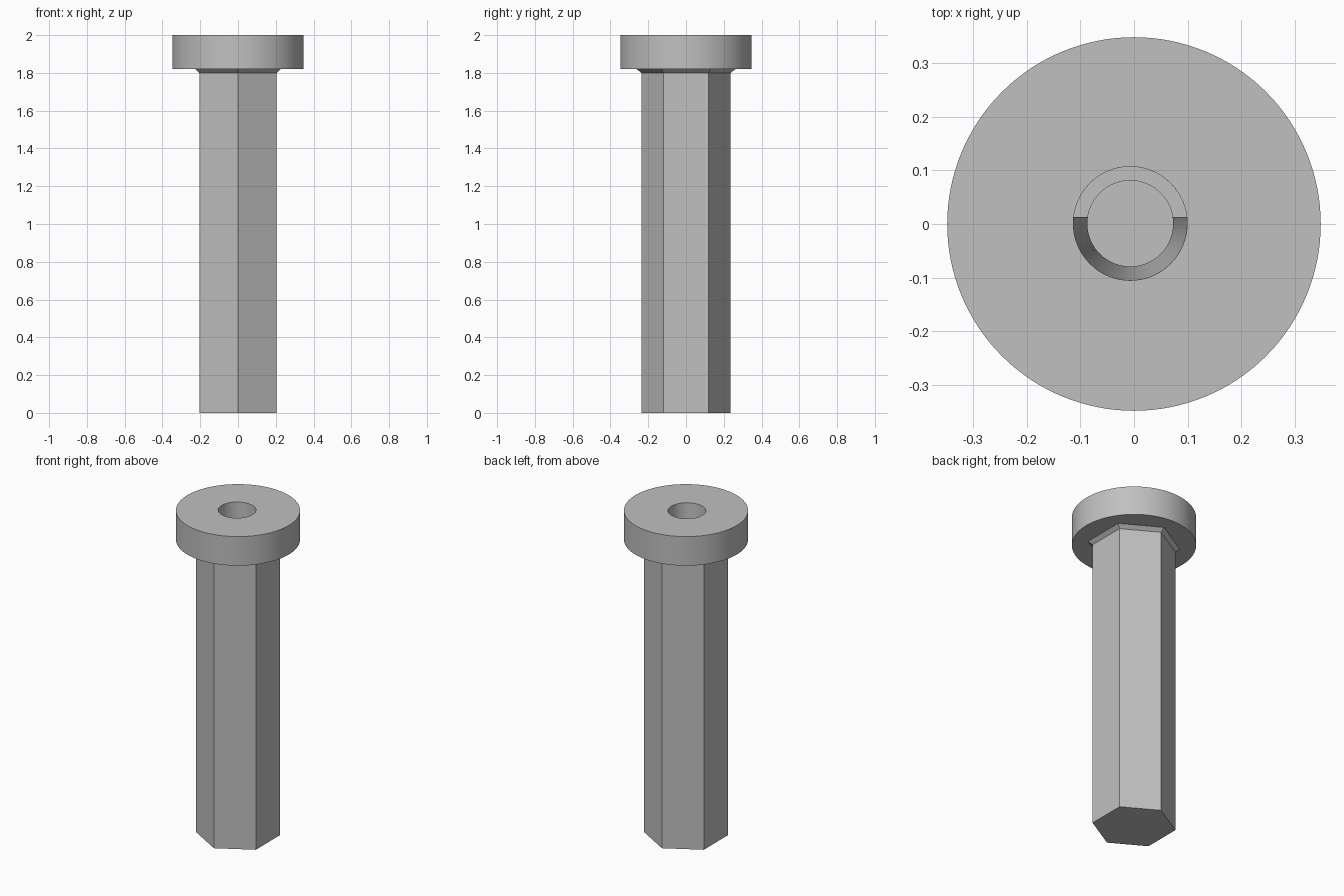
import bpy
import bmesh
import math

cube = bpy.data.objects.get("Cube")
if cube:
    bpy.data.objects.remove(cube, do_unlink=True)

grey = bpy.data.materials.new("plain grey")
grey.use_nodes = True
color = (0.53, 0.53, 0.53, 1)
grey.diffuse_color = color
grey.node_tree.nodes["Principled BSDF"].inputs["Base Color"].default_value = color


def lathe(name, profile, sides, center=(0, 0), cut_y=None):
    """Stack rings of (radius, height) into a closed solid; optionally keep only y > cut_y."""
    bm = bmesh.new()
    rings = []
    for r, z in profile:
        angles = [math.pi / 2 + math.tau * i / sides for i in range(sides)]
        rings.append([bm.verts.new((center[0] + r * math.cos(a),
                                    center[1] + r * math.sin(a), z)) for a in angles])
    for low, high in zip(rings, rings[1:]):
        for i in range(sides):
            j = (i + 1) % sides
            bm.faces.new((low[i], low[j], high[j], high[i]))
    bm.faces.new(rings[0][::-1])
    bm.faces.new(rings[-1])
    if cut_y is not None:
        cut = bmesh.ops.bisect_plane(bm, geom=bm.verts[:] + bm.edges[:] + bm.faces[:],
                                     plane_co=(0, cut_y, 0), plane_no=(0, 1, 0),
                                     clear_inner=True)
        edges = [e for e in cut["geom_cut"] if isinstance(e, bmesh.types.BMEdge)]
        bmesh.ops.contextual_create(bm, geom=edges)
    bmesh.ops.recalc_face_normals(bm, faces=bm.faces[:])
    mesh = bpy.data.meshes.new(name)
    bm.to_mesh(mesh)
    bm.free()
    mesh.materials.append(grey)
    obj = bpy.data.objects.new(name, mesh)
    bpy.context.collection.objects.link(obj)
    return obj


def combine(target, tool, operation):
    """Apply a boolean and remove the tool object."""
    mod = target.modifiers.new(operation, "BOOLEAN")
    mod.operation = operation
    mod.solver = "EXACT"
    mod.object = tool
    bpy.ops.object.select_all(action="DESELECT")
    bpy.context.view_layer.objects.active = target
    target.select_set(True)
    bpy.ops.object.modifier_apply(modifier=mod.name)
    bpy.data.objects.remove(tool, do_unlink=True)


# Round head joined to a hexagonal shaft with a flared collar
bolt = lathe("hex_shaft_with_round_head", [(0.348, 1.82), (0.348, 2)], 128)
shaft = lathe("shaft", [(0.236, 0), (0.236, 1.8), (0.262, 1.82), (0.262, 1.9)], 6)
combine(bolt, shaft, "UNION")

# Blind hole: tapered bore, with the back half cut straight down to a ledge
hole = (-0.007, 0.001)
bore = lathe("bore_cutter", [(0.08, 1.3), (0.08, 1.4), (0.1082, 2.05)], 64, hole)
combine(bolt, bore, "DIFFERENCE")
half = lathe("ledge_cutter", [(0.106, 1.4), (0.106, 2.05)], 64, hole, cut_y=0.013)
combine(bolt, half, "DIFFERENCE")

bpy.ops.object.shade_smooth_by_angle(angle=math.radians(30))
